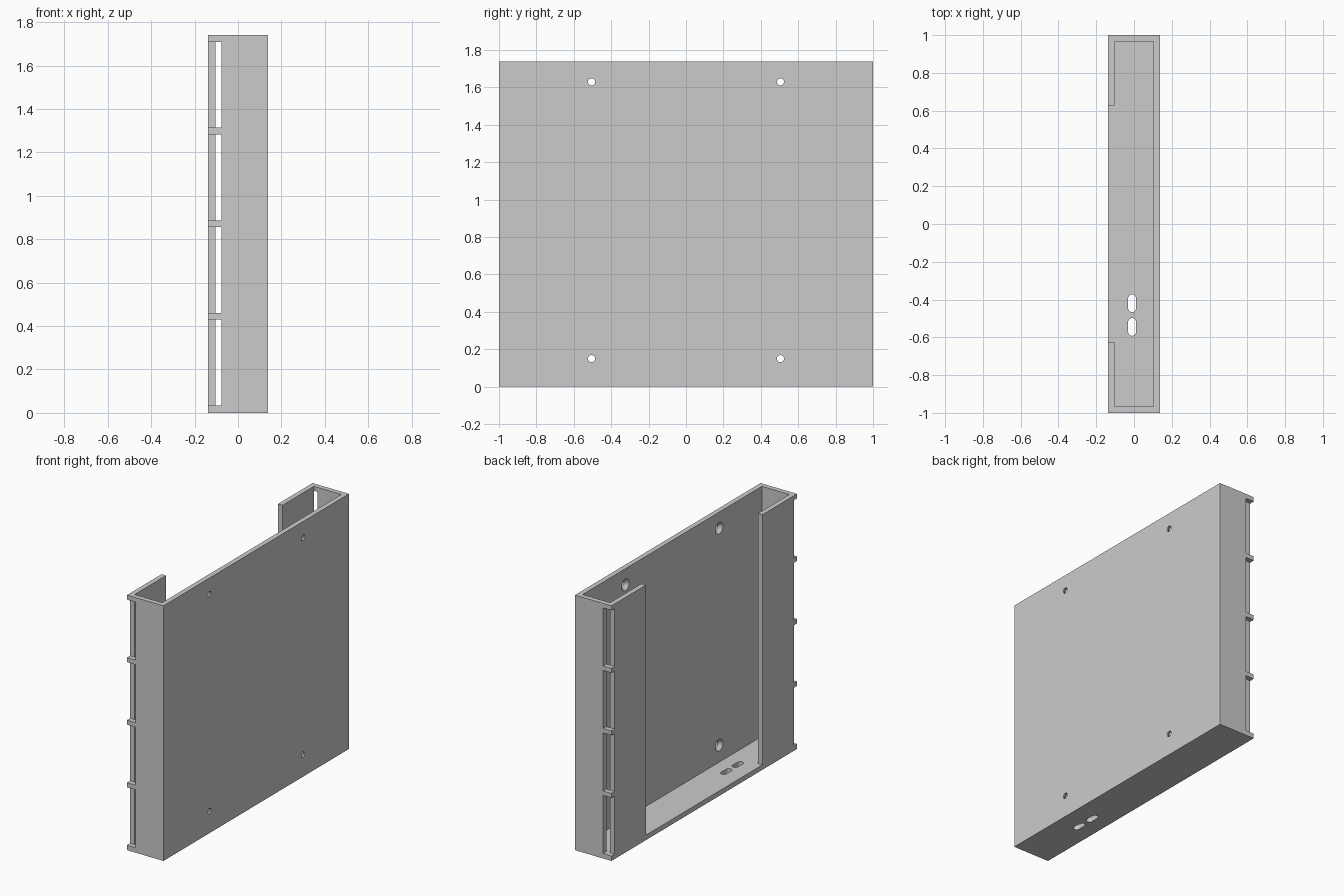
import bpy, bmesh, math
from mathutils import Matrix, Vector

if "Cube" in bpy.data.objects:
    bpy.data.objects.remove(bpy.data.objects["Cube"])

X, Y, H, T = 0.1375, 1.0, 1.74, 0.034   # half width, half length, height, wall

grey = bpy.data.materials.new("plain grey")
grey.diffuse_color = (0.6, 0.6, 0.6, 1)
grey.use_nodes = True
grey.node_tree.nodes["Principled BSDF"].inputs["Base Color"].default_value = grey.diffuse_color


def make(name, bm):
    bmesh.ops.recalc_face_normals(bm, faces=bm.faces)
    me = bpy.data.meshes.new(name)
    bm.to_mesh(me)
    bm.free()
    me.materials.append(grey)
    ob = bpy.data.objects.new(name, me)
    bpy.context.collection.objects.link(ob)
    return ob


def box(name, lo, hi):
    bm = bmesh.new()
    lo, hi = Vector(lo), Vector(hi)
    m = Matrix.Translation((lo + hi) / 2) @ Matrix.Diagonal((*(hi - lo), 1))
    bmesh.ops.create_cube(bm, size=1, matrix=m)
    return make(name, bm)


def cone_x(name, x0, x1, r0, r1, y, z):
    bm = bmesh.new()
    m = Matrix.Translation(((x0 + x1) / 2, y, z)) @ Matrix.Rotation(math.pi / 2, 4, 'Y')
    bmesh.ops.create_cone(bm, cap_ends=True, segments=32, radius1=r0, radius2=r1,
                          depth=x1 - x0, matrix=m)
    return make(name, bm)


def cable_slot(name, x, y, r, half):
    # rounded slot running along y, cut through the floor
    bm = bmesh.new()
    pts = []
    for i in range(26):
        s, a = (1, i) if i < 13 else (-1, i - 1)
        ang = math.pi * a / 12
        pts.append(bm.verts.new((x + r * math.cos(ang), y + s * (half - r) + r * math.sin(ang), -0.1)))
    f = bm.faces.new(pts)
    ext = bmesh.ops.extrude_face_region(bm, geom=[f])
    bmesh.ops.translate(bm, vec=(0, 0, 0.2),
                        verts=[v for v in ext["geom"] if isinstance(v, bmesh.types.BMVert)])
    return make(name, bm)


bracket = box("bracket_shell", (-X, -Y, 0), (X, Y, H))

# hollow inside, open at the top, and the wide opening between the two lips
cutters = [
    box("cavity_cutter", (-X + T, -Y + T, T), (X - T, Y - T, H + 0.2)),
    box("opening_cutter", (-X - 0.1, -0.628, T), (0, 0.628, H + 0.2)),
]

# four vent notches in each end wall, leaving thin ribs between them
rib = 0.031
pitch = (H - T - rib + rib) / 4
for side in (-1, 1):
    for i in range(4):
        z0 = T + i * pitch
        ya, yb = sorted((side * (Y - T), side * (Y + 0.1)))
        cutters.append(box("vent_cutter", (-X - 0.1, ya, z0), (-0.075, yb, z0 + pitch - rib)))

# countersunk screw holes in the big plate
for y in (-0.505, 0.505):
    for z in (0.15, 1.63):
        cutters.append(cone_x("screw_cutter", 0.05, 0.2, 0.019, 0.019, y, z))
        cutters.append(cone_x("countersink_cutter", X - T - 0.005, X - 0.01, 0.045, 0.019, y, z))

# two cable slots in the floor
for y in (-0.42, -0.545):
    cutters.append(cable_slot("cable_slot_cutter", -0.01, y, 0.021, 0.047))

for c in cutters:
    c.hide_render = True
    mod = bracket.modifiers.new(c.name, 'BOOLEAN')
    mod.operation = 'DIFFERENCE'
    mod.solver = 'EXACT'
    mod.object = c

# bake the cuts and remove the cutters
dg = bpy.context.evaluated_depsgraph_get()
baked = bpy.data.meshes.new_from_object(bracket.evaluated_get(dg))
bracket.modifiers.clear()
bracket.data = baked
for c in cutters:
    bpy.data.objects.remove(c)

bpy.context.view_layer.objects.active = bracket
bracket.select_set(True)
bpy.ops.object.shade_smooth_by_angle(angle=math.radians(30))
